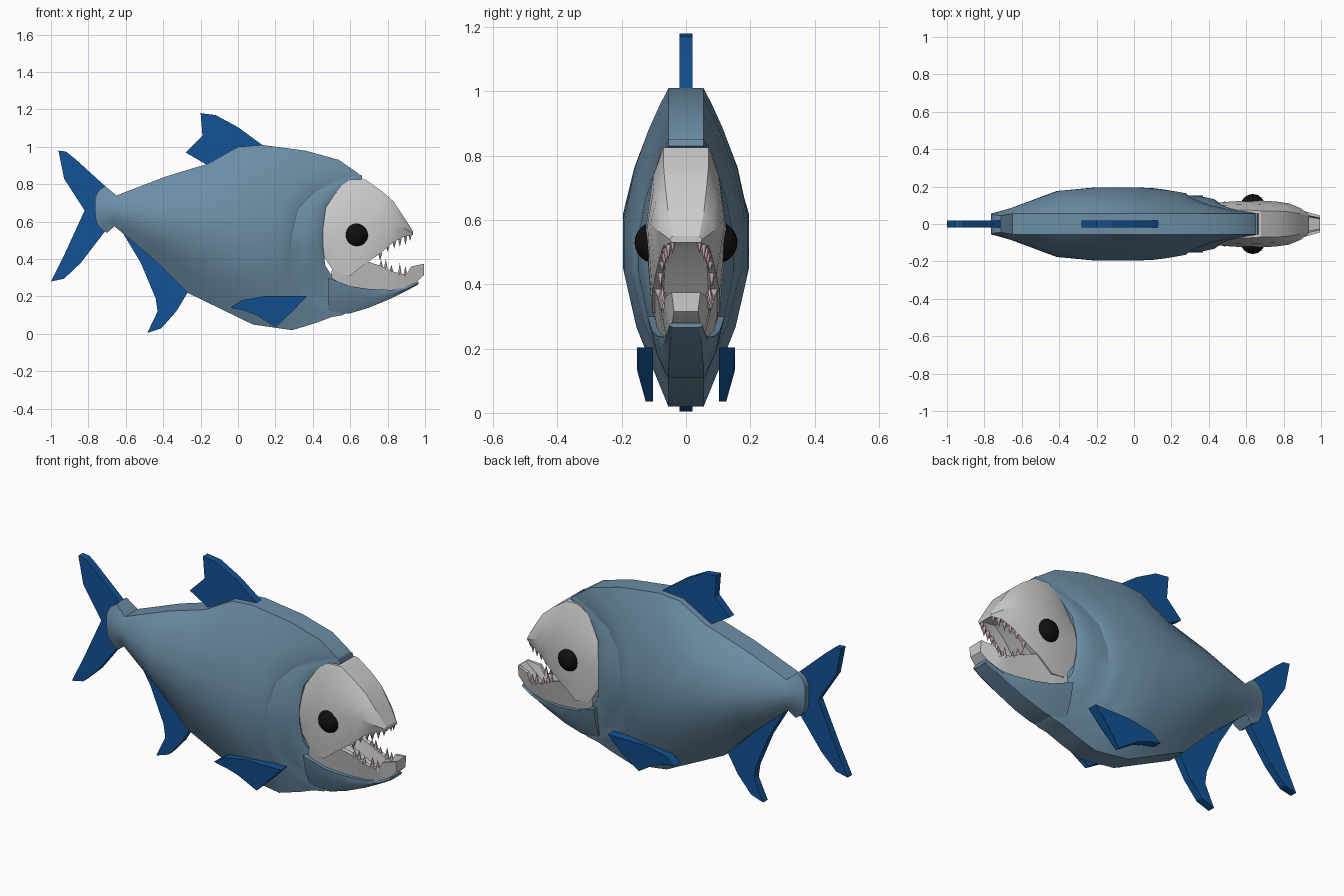
import bpy, bmesh, math
from mathutils import Matrix

if "Cube" in bpy.data.objects:
    bpy.data.objects.remove(bpy.data.objects["Cube"])


def material(name, rgb):
    m = bpy.data.materials.new(name)
    m.diffuse_color = (*rgb, 1)
    m.use_nodes = True
    m.node_tree.nodes["Principled BSDF"].inputs["Base Color"].default_value = m.diffuse_color
    return m


BLUE = material("slate_blue", (0.15, 0.27, 0.38))
FIN = material("fin_blue", (0.006, 0.085, 0.30))
BLACK = material("black", (0.005, 0.005, 0.005))
PINK = material("tooth_pink", (0.72, 0.52, 0.56))


def finish(bm, name, mat=None, smooth=None):
    bmesh.ops.recalc_face_normals(bm, faces=bm.faces)
    me = bpy.data.meshes.new(name)
    bm.to_mesh(me)
    bm.free()
    ob = bpy.data.objects.new(name, me)
    bpy.context.collection.objects.link(ob)
    if mat:
        me.materials.append(mat)
    if smooth:
        bpy.ops.object.select_all(action='DESELECT')
        ob.select_set(True)
        bpy.context.view_layer.objects.active = ob
        bpy.ops.object.shade_smooth_by_angle(angle=math.radians(smooth))
    return ob


def loft(name, halves, mat=None, smooth=28):
    """Bridge half cross-sections (top to bottom, y > 0), mirrored across y."""
    bm = bmesh.new()
    rings = []
    for half in halves:
        full = half + [(x, -y, z) for x, y, z in reversed(half)]
        rings.append([bm.verts.new(p) for p in full])
    n = len(rings[0])
    for a, b in zip(rings, rings[1:]):
        for i in range(n):
            j = (i + 1) % n
            bm.faces.new((a[i], a[j], b[j], b[i]))
    for r in (rings[0], rings[-1]):
        for i in range(n // 2 - 1):
            bm.faces.new((r[i], r[i + 1], r[n - 2 - i], r[n - 1 - i]))
    return finish(bm, name, mat, smooth)


def slab(name, outline, y_in, y_out, mat):
    """Prism from an x-z outline; y_in / y_out give y for each height."""
    bm = bmesh.new()
    a = [bm.verts.new((x, y_in(z), z)) for x, z in outline]
    b = [bm.verts.new((x, y_out(z), z)) for x, z in outline]
    bm.faces.new(a)
    bm.faces.new(b[::-1])
    for i in range(len(a)):
        j = (i + 1) % len(a)
        bm.faces.new((a[i], a[j], b[j], b[i]))
    return finish(bm, name, mat)


# Body: bowed rings from tail to collar
SECTION = [(0, 0), (.06, .21), (.13, .43), (.25, .73), (.42, .97), (.58, .97),
           (.75, .70), (.87, .37), (.94, .17), (1, 0)]


def body_ring(xt, zt, xm, xb, zb, w, e=.055):
    pts = []
    for t, f in SECTION:
        bow = (1 - (2 * t - 1) ** 4) * (xm - (xt + xb) / 2)
        pts.append((xt + (xb - xt) * t + bow, e + (w - e) * f, zt + (zb - zt) * t))
    return pts


loft("body", [body_ring(*r) for r in [
    (-.71, .79, -.765, -.70, .54, .055, .045),
    (-.65, .74, -.66, -.66, .575, .085),
    (-.39, .84, -.41, -.43, .38, .18),
    (-.16, .91, -.20, -.27, .22, .20),
    (0, 1.0, -.02, .08, .05, .20),
    (.13, 1.01, .08, .29, .02, .197),
    (.36, .98, .16, .42, .06, .188),
    (.54, .93, .22, .50, .09, .178),
    (.64, .86, .27, .56, .10, .168),
    (.645, .855, .285, .575, .11, .156),
    (.65, .85, .36, .62, .13, .15),
    (.66, .85, .43, .66, .19, .135),
    (.665, .83, .455, .66, .21, .115)]], BLUE)

# Chin cradle under the jaw
loft("chin", [[(x, a, t), (x, (a + b) / 2 + .01, (t + u) / 2), (x, b, u)]
              for x, t, u, a, b in [
    (.48, .30, .10, .12, .055), (.60, .255, .11, .105, .055),
    (.70, .24, .14, .09, .055), (.82, .235, .19, .07, .05),
    (.90, .25, .23, .055, .047), (.965, .28, .265, .045, .04)]], BLUE)

# Upper head with a hollow palate
loft("head", [[(x, a, t), (x, a + (m - a) * .6, t - .2 * (t - u)),
               (x, m, t - .55 * (t - u)), (x, b, u),
               (x, b * .75, u), (x, b * .65, u + d)]
              for x, t, u, a, m, b, d in [
    (.455, .66, .42, .08, .115, .10, .002), (.52, .77, .32, .075, .12, .10, .002),
    (.60, .825, .31, .075, .125, .105, .002), (.68, .825, .375, .07, .125, .105, .03),
    (.76, .77, .43, .07, .12, .095, .08), (.83, .71, .49, .065, .11, .08, .07),
    (.89, .62, .52, .055, .085, .07, .03), (.935, .55, .53, .04, .05, .045, .002)]],
     smooth=24)

# Lower jaw with a hollow floor
loft("lower_jaw", [[(x, a * .6, t - d), (x, a * .72, t), (x, a, t), (x, b, u)]
                   for x, t, u, a, b, d in [
    (.50, .34, .30, .10, .10, .002), (.58, .34, .245, .105, .085, .002),
    (.68, .39, .228, .10, .07, .07), (.76, .365, .222, .09, .06, .08),
    (.84, .33, .225, .08, .055, .06), (.90, .315, .24, .07, .05, .04),
    (.925, .36, .25, .065, .048, .06), (.995, .375, .315, .045, .037, .002)]],
     smooth=24)

# Eyes
for side, label in ((1, "left"), (-1, "right")):
    bm = bmesh.new()
    bmesh.ops.create_uvsphere(bm, u_segments=24, v_segments=12, radius=.065,
                              matrix=Matrix.Translation((.635, side * .095, .53)))
    finish(bm, "eye_" + label, BLACK, 60)

# Teeth: x, y, root z, length (negative points down)
bm = bmesh.new()
for x, y, z, h in [
        (.76, .08, .435, -.045), (.80, .075, .47, -.03), (.835, .068, .50, -.045),
        (.865, .062, .515, -.05), (.895, .055, .53, -.055), (.92, .042, .54, -.045),
        (.765, .075, .355, .04), (.79, .073, .345, .055), (.82, .07, .33, .04),
        (.865, .064, .315, .065), (.895, .06, .31, .055)]:
    for s in (1, -1):
        mtx = Matrix.Translation((x, s * y, z + h / 2))
        if h < 0:
            mtx = mtx @ Matrix.Rotation(math.pi, 4, 'X')
        bmesh.ops.create_cone(bm, cap_ends=True, segments=6, radius1=.013,
                              radius2=0, depth=abs(h), matrix=mtx)
finish(bm, "teeth", PINK)

# Flat centre fins
FINS = {
    "tail_fin": [(-.96, .98), (-.92, .975), (-.87, .935), (-.71, .79), (-.69, .67),
                 (-.71, .55), (-.84, .38), (-.93, .295), (-1, .28), (-.93, .42),
                 (-.82, .66), (-.93, .83)],
    "dorsal_fin": [(-.20, 1.18), (-.12, 1.17), (0, 1.105), (.13, 1.01), (0, .96),
                   (-.16, .90), (-.28, .97), (-.19, 1.06)],
    "anal_fin": [(-.61, .57), (-.52, .57), (-.33, .36), (-.27, .22), (-.33, .12),
                 (-.41, .03), (-.485, .005), (-.43, .12), (-.44, .19), (-.52, .38),
                 (-.61, .53)],
}
for name, outline in FINS.items():
    slab(name, outline, lambda z: -.02, lambda z: .02, FIN)

# Paired side fins
for s, label in ((1, "left"), (-1, "right")):
    slab("pectoral_fin_" + label,
         [(-.04, .14), (.02, .18), (.15, .203), (.37, .203), (.29, .12),
          (.20, .035), (.10, .10), (.03, .125)],
         lambda z: s * .102,
         lambda z: s * (.125 + .028 * min(1, (z - .035) / .1)), FIN)
